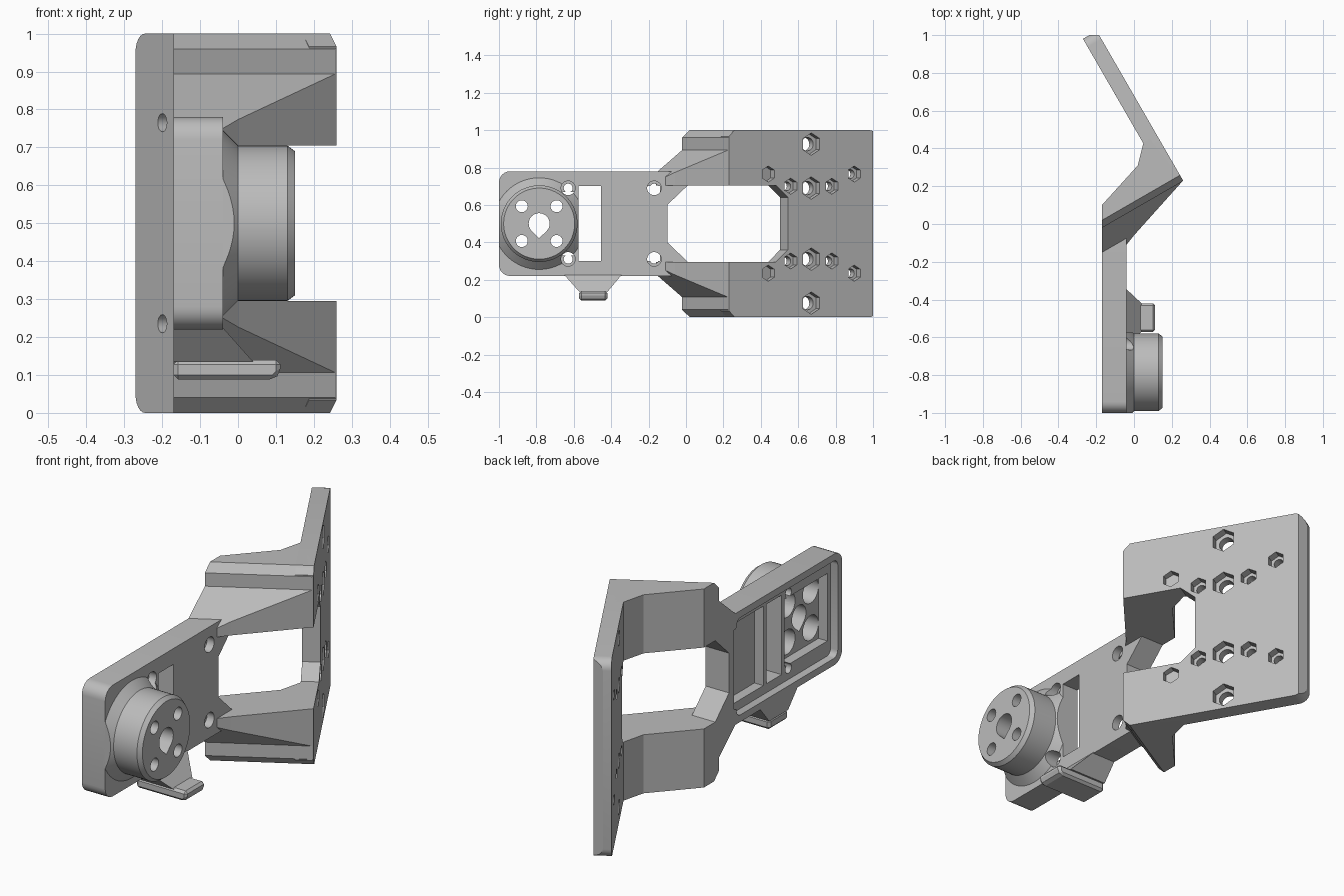
import bpy, bmesh, math
from mathutils import Vector as V

if "Cube" in bpy.data.objects:
    bpy.data.objects.remove(bpy.data.objects["Cube"], do_unlink=True)

GREY = bpy.data.materials.new("plain grey")
GREY.use_nodes = True
COLOUR = (0.5, 0.5, 0.5, 1)
GREY.diffuse_color = COLOUR
GREY.node_tree.nodes["Principled BSDF"].inputs["Base Color"].default_value = COLOUR

# Frames: X faces sideways, N is the normal of the tilted plate, T runs along it
X, Y, Z = V((1, 0, 0)), V((0, 1, 0)), V((0, 0, 1))
ANGLE = math.radians(30)
N = V((math.cos(ANGLE), math.sin(ANGLE), 0))
T = V((-math.sin(ANGLE), math.cos(ANGLE), 0))
PLATE_EDGE = V((0.26, 0.23, 0))
ORIGIN = V((0, 0, 0))


def loft(name, ring_a, ring_b):
    """Closed solid between two matching rings of points."""
    bm = bmesh.new()
    a = [bm.verts.new(p) for p in ring_a]
    b = [bm.verts.new(p) for p in ring_b]
    bm.faces.new(a)
    bm.faces.new(b)
    for i in range(len(a)):
        j = (i + 1) % len(a)
        bm.faces.new((a[i], a[j], b[j], b[i]))
    bmesh.ops.recalc_face_normals(bm, faces=bm.faces)
    mesh = bpy.data.meshes.new(name)
    bm.to_mesh(mesh)
    bm.free()
    mesh.materials.append(GREY)
    obj = bpy.data.objects.new(name, mesh)
    bpy.context.collection.objects.link(obj)
    return obj


def prism(name, points, start, end, u=Y, v=Z, w=X, origin=ORIGIN):
    """Profile in the u, v plane extruded along w."""
    flat = [origin + u * p + v * q for p, q in points]
    return loft(name, [p + w * start for p in flat], [p + w * end for p in flat])


def circle(cy, cz, r, sides=32, turn=0.0):
    return [(cy + r * math.cos(turn + math.tau * i / sides),
             cz + r * math.sin(turn + math.tau * i / sides)) for i in range(sides)]


def rect(p0, p1, q0, q1):
    return [(p0, q0), (p1, q0), (p1, q1), (p0, q1)]


def rounded(p0, p1, q0, q1, radii, steps=6):
    """Rectangle whose corners have a radius, one segment count each."""
    corners = [(p0, q0, 1, 1), (p1, q0, -1, 1), (p1, q1, -1, -1), (p0, q1, 1, -1)]
    out = []
    for k, ((p, q, sp, sq), (r, n)) in enumerate(zip(corners, radii)):
        if r == 0:
            out.append((p, q))
            continue
        for i in range(n + 1):
            a = math.pi + k * math.pi / 2 + math.pi / 2 * i / n
            out.append((p + sp * r + r * math.cos(a), q + sq * r + r * math.sin(a)))
    return out


def boolean(obj, tool, operation="DIFFERENCE"):
    mod = obj.modifiers.new("cut", "BOOLEAN")
    mod.object, mod.operation, mod.solver = tool, operation, "EXACT"
    bpy.context.view_layer.objects.active = obj
    bpy.ops.object.modifier_apply(modifier=mod.name)
    bpy.data.objects.remove(tool, do_unlink=True)


def cut(obj, points, start, end, **frame):
    boolean(obj, prism("cutter", points, start, end, **frame))


def both(z):
    return (z, 1 - z)


# Arm: hollow-backed plate with a rounded end
BACK, FACE = -0.17, -0.04
HUB_Y, HUB_Z = -0.785, 0.5
arm = prism("arm", rounded(-1, 0.1, 0.22, 0.78, [(0.06, 6), (0, 0), (0, 0), (0.06, 6)]),
            BACK, FACE)
cut(arm, [(-0.1, 0.4), (0.01, 0.295), (0.3, 0.295), (0.3, 0.705), (0.01, 0.705), (-0.1, 0.6)],
    -0.3, 0.1)
cut(arm, rounded(-0.965, -0.16, 0.255, 0.745, [(0.03, 4)] * 4), -0.3, -0.13)
cut(arm, rect(-0.43, -0.14, 0.3, 0.7), -0.3, -0.08)
cut(arm, rect(-0.94, -0.6, 0.33, 0.67), -0.3, -0.08)

# Hub: round boss with a conical foot and chamfered rim
hub_profile = [(-0.06, 0.265), (0.0, 0.205), (0.13, 0.205), (0.15, 0.19)]
rings = [[V((x, y, z)) for y, z in circle(HUB_Y, HUB_Z, r, 64)] for x, r in hub_profile]
hub = loft("hub", rings[0], rings[1])
for low, high in zip(rings[1:], rings[2:]):
    boolean(hub, loft("hub_step", low, high), "UNION")
boolean(hub, prism("trim", rect(-1, -0.4, 0, 1), -0.05, 0.3), "INTERSECT")

# Window, arm screw holes and hub bores shared by arm and hub
for part in (arm, hub):
    cut(part, rect(-0.575, -0.455, 0.3, 0.7), -0.3, 0.0)
    for y in (-0.63, -0.17):
        for z in both(0.69):
            cut(part, circle(y, z, 0.024, 20), -0.3, 0.1)
            cut(part, circle(y, z, 0.038, 24), -0.08, 0.1)
    teardrop = circle(HUB_Y, HUB_Z, 0.056, 32, -math.pi / 4)
    teardrop = [p for p in teardrop if p[1] > HUB_Z - 0.04] + [(HUB_Y, HUB_Z - 0.078)]
    teardrop.sort(key=lambda p: math.atan2(p[1] - HUB_Z, p[0] - HUB_Y))
    cut(part, teardrop, -0.3, 0.3)
    for sy in (-1, 1):
        for sz in (-1, 1):
            y, z = HUB_Y + sy * 0.093, HUB_Z + sz * 0.093
            cut(part, circle(y, z, 0.032, 24), -0.3, 0.3)
            cut(part, circle(y, z, 0.062, 24), -0.3, 0.09)

# Hook under the arm: tapered gusset and a bar
gusset = loft("hook_gusset",
              [V((x, y, 0.225)) for x, y in rect(BACK, FACE, -0.65, -0.345)],
              [V((x, y, 0.135)) for x, y in rect(BACK, 0.04, -0.57, -0.42)])
bar = prism("hook_bar", [(BACK, 0.14), (0.112, 0.14), (0.112, 0.105), (0.095, 0.088), (BACK, 0.088)],
            -0.572, -0.42, u=X, v=Z, w=Y)
bar_mod = bar.modifiers.new("edge", "BEVEL")
bar_mod.width, bar_mod.segments, bar_mod.limit_method = 0.012, 1, "ANGLE"

# Bridges from the arm to the plate, above and below the opening
plan = [(BACK, -0.16), (FACE, -0.11), (0, -0.06), (0.26, 0.23), (0.085, 0.45),
        (0.05, 0.43), (0.02, 0.31), (BACK, 0.1)]
section = [(-0.12, 0.705), (0.067, 0.893), (0.067, 0.96), (0.102, 1), (0.7, 1), (0.7, 0.705)]
for name, flip in (("upper_bridge", False), ("lower_bridge", True)):
    side = [(t, 1 - z if flip else z) for t, z in section]
    z0, z1 = (-0.1, 0.295) if flip else (0.705, 1.1)
    bridge = prism(name, plan, z0, z1, u=X, v=Y, w=Z)
    boolean(bridge, prism("trim", side, -0.6, 0.6, u=T, v=Z, w=N), "INTERSECT")

# Mounting plate, tilted, with a notch for the opening
frame = dict(u=T, v=Z, w=N, origin=PLATE_EDGE)
plate = prism("mounting_plate",
              rounded(0, 0.915, 0, 1, [(0.034, 1), (0.05, 6), (0.05, 6), (0.034, 1)]),
              -0.084, 0, **frame)
boolean(plate, prism("trim", rect(-0.6, 0.6, -0.5, 1.0), -0.5, 1.5, u=X, v=Y, w=Z), "INTERSECT")
cut(plate, [(-0.2, 0.295), (0.29, 0.295), (0.364, 0.36), (0.364, 0.64), (0.29, 0.705),
            (-0.2, 0.705)], -0.3, 0.1, **frame)

# Bolt holes with hexagonal nut pockets on the outer face
bolts = [(0.67, 0.925, 0.06, 0.036), (0.67, 0.69, 0.06, 0.036)]
bolts += [(y, z, 0.043, 0.024) for y, z in
          ((0.44, 0.765), (0.56, 0.7), (0.78, 0.7), (0.9, 0.765))]
for y, height, nut, hole in bolts:
    s = (y - PLATE_EDGE.y) / T.y
    for z in both(height):
        cut(plate, circle(s, z, hole, 20), -0.3, 0.1, **frame)
        cut(plate, circle(s, z, nut, 6, math.pi / 2), -0.042, 0.1, **frame)

# Smooth the round walls, keep the hard edges
bpy.ops.object.select_all(action="DESELECT")
for part in (arm, hub, plate):
    part.select_set(True)
bpy.context.view_layer.objects.active = arm
bpy.ops.object.shade_smooth_by_angle(angle=math.radians(25))
